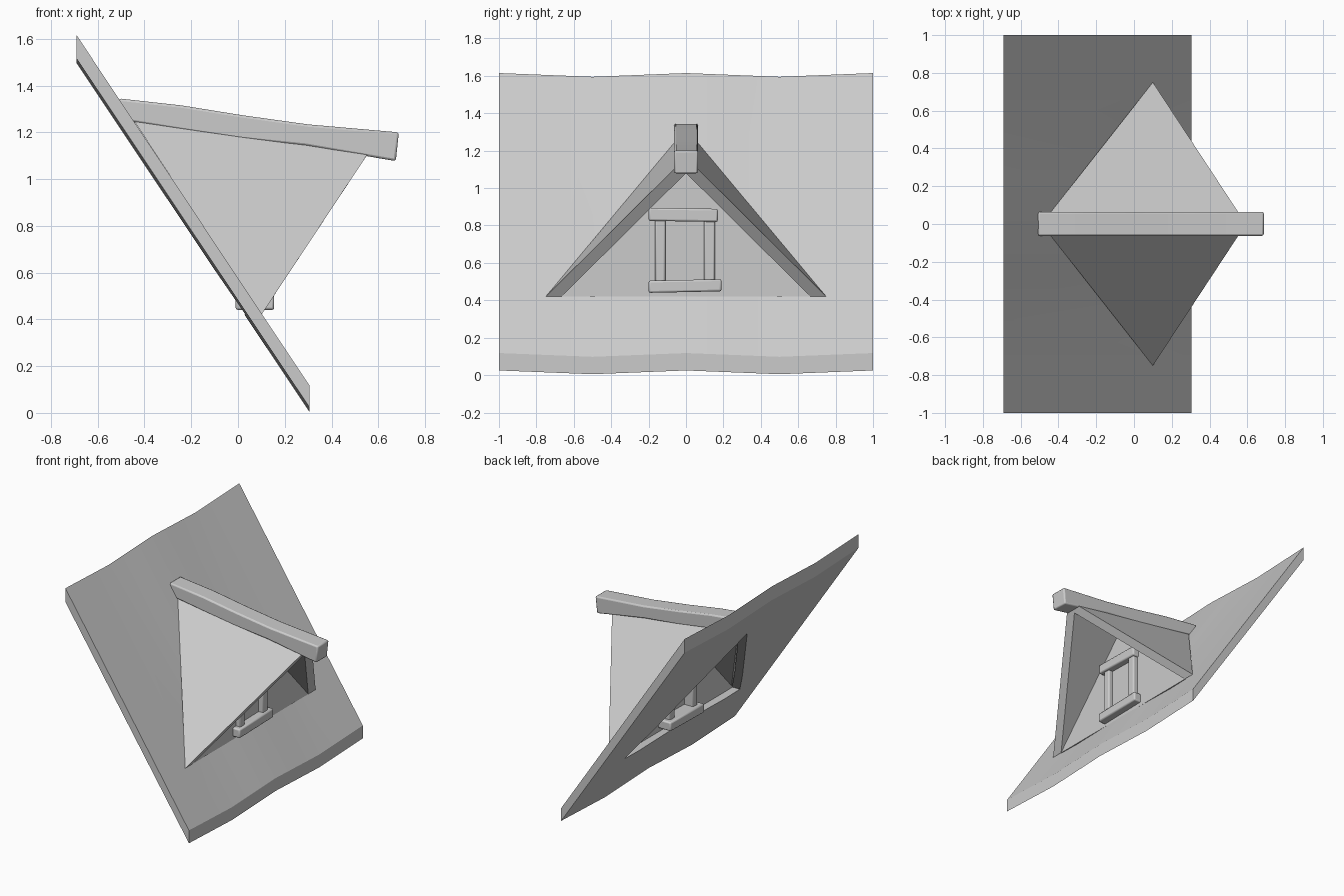
import bpy, bmesh, math

old = bpy.data.objects.get("Cube")
if old:
    bpy.data.objects.remove(old, do_unlink=True)

grey = bpy.data.materials.new("plain grey")
grey.use_nodes = True
grey.diffuse_color = (0.6, 0.6, 0.6, 1)
grey.node_tree.nodes["Principled BSDF"].inputs["Base Color"].default_value = (0.6, 0.6, 0.6, 1)


def loft(name, rings, smooth=True):
    """Closed solid through a list of rings with equal point counts."""
    bm = bmesh.new()
    loops = [[bm.verts.new(p) for p in ring] for ring in rings]
    n = len(loops[0])
    for a, b in zip(loops, loops[1:]):
        for i in range(n):
            j = (i + 1) % n
            bm.faces.new((a[i], a[j], b[j], b[i]))
    bm.faces.new(loops[0])
    bm.faces.new(loops[-1])
    bmesh.ops.recalc_face_normals(bm, faces=bm.faces)
    mesh = bpy.data.meshes.new(name)
    bm.to_mesh(mesh)
    bm.free()
    mesh.materials.append(grey)
    obj = bpy.data.objects.new(name, mesh)
    bpy.context.collection.objects.link(obj)
    if smooth:
        bpy.ops.object.select_all(action='DESELECT')
        obj.select_set(True)
        bpy.context.view_layer.objects.active = obj
        bpy.ops.object.shade_smooth_by_angle(angle=math.radians(30))
    return obj


def soften(obj, width):
    bevel = obj.modifiers.new("worn edges", 'BEVEL')
    bevel.width = width
    bevel.segments = 2
    bevel.limit_method = 'ANGLE'


def beam(name, x, y, z, tilt=0.0):
    """Box between the given ranges; tilt raises its +y end."""
    rings = [[(x[0], v, z[0] + t), (x[1], v, z[0] + t), (x[1], v, z[1] + t), (x[0], v, z[1] + t)]
             for v, t in ((y[0], 0), (y[1], tilt))]
    soften(loft(name, rings), 0.01)


# Sloping main roof, gently wavy across its width
rings = []
for i in range(9):
    y = -1 + i / 4
    dip = -0.01 * (1 - math.cos(2 * math.pi * y))
    rings.append([(-0.69, y, 1.615 + dip), (0.305, y, 0.118 + dip),
                  (0.305, y, 0.025 + dip), (-0.69, y, 1.515 + dip)])
roof = loft("main_roof", rings)

# Triangular opening under the dormer
base, half, inner = 0.42, 0.75, 0.665
cutter = loft("opening_cutter", [[(x, -inner, base), (x, inner, base), (x, 0, 1.22)]
                                 for x in (-1, 1)], False)
cutter.hide_render = True
cutter.hide_viewport = True
cutter.display_type = 'WIRE'
cut = roof.modifiers.new("dormer opening", 'BOOLEAN')
cut.operation = 'DIFFERENCE'
cut.solver = 'EXACT'
cut.object = cutter

# Two thick triangular dormer panels
for side, label in ((-1, "right"), (1, "left")):
    outer = [(0.1, side * half, base), (0.593, 0, 1.165), (-0.49, 0, 1.318)]
    inside = [(0.1, side * inner, base), (0.537, 0, 1.08), (-0.42, 0, 1.22)]
    loft("dormer_panel_" + label, [outer, inside], False)

# Gable wall set back beneath the panels
loft("gable_wall", [[(x, -inner, base), (x, inner, base), (x, 0, 1.145)]
                    for x in (0.09, 0.1)], False)

# Sagging ridge beam: x top, x bottom, top height, bottom height
stations = [(-0.51, -0.485, 1.345, 1.25), (-0.24, -0.24, 1.315, 1.21), (0.02, 0.01, 1.273, 1.172),
            (0.3, 0.29, 1.234, 1.143), (0.688, 0.675, 1.2, 1.077)]
ridge = loft("ridge_beam", [[(xt, -0.063, t), (xt, 0.065, t), (xb, 0.063, b), (xb, -0.063, b)]
                            for xt, xb, t, b in stations])
soften(ridge, 0.01)

# Timber window frame
beam("window_sill", (-0.01, 0.155), (-0.2, 0.19), (0.44, 0.505), 0.008)
beam("window_lintel", (0, 0.15), (-0.2, 0.17), (0.825, 0.895), -0.006)
beam("window_post_right", (0.02, 0.135), (-0.165, -0.11), (0.49, 0.84))
beam("window_post_left", (0.02, 0.135), (0.095, 0.155), (0.49, 0.84))
